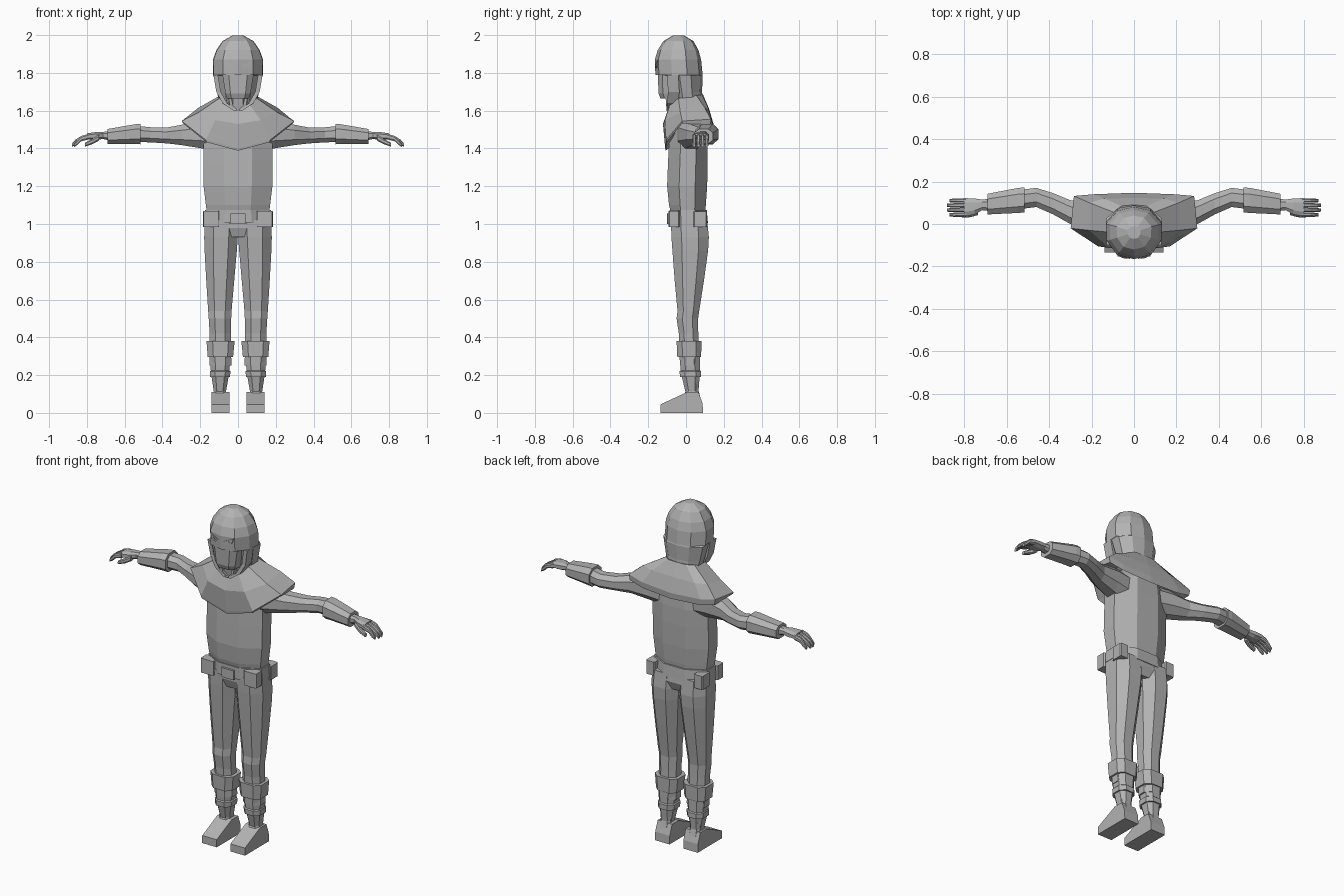
import bpy, bmesh
from mathutils import Vector

mat = bpy.data.materials.new("plain grey")
mat.diffuse_color = (0.45, 0.45, 0.45, 1)


def finish(name, bm, mirror=False):
    bmesh.ops.recalc_face_normals(bm, faces=bm.faces)
    me = bpy.data.meshes.new(name)
    bm.to_mesh(me)
    bm.free()
    me.materials.append(mat)
    ob = bpy.data.objects.new(name, me)
    bpy.context.collection.objects.link(ob)
    if mirror:
        ob.modifiers.new("mirror", 'MIRROR').use_mirror_merge = False
    return ob


def bridge(name, rings, mirror=False):
    """Skin a stack of equal point rings and cap both ends."""
    bm = bmesh.new()
    vs = [[bm.verts.new(p) for p in r] for r in rings]
    n = len(vs[0])
    for a, b in zip(vs, vs[1:]):
        for i in range(n):
            j = (i + 1) % n
            bm.faces.new((a[i], a[j], b[j], b[i]))
    bm.faces.new(vs[0])
    bm.faces.new(vs[-1])
    return finish(name, bm, mirror)


def loft(name, axis, rows, c=0.3, mirror=False):
    """Chamfered box sections: rows of (position, a0, a1, b0, b1)."""
    rings = []
    for t, a0, a1, b0, b1 in rows:
        ca, cb = (a1 - a0) * c, (b1 - b0) * c
        pts = [(a0 + ca, b0), (a1 - ca, b0), (a1, b0 + cb), (a1, b1 - cb),
               (a1 - ca, b1), (a0 + ca, b1), (a0, b1 - cb), (a0, b0 + cb)]
        rings.append([(p, q, t) if axis == 'z' else (t, p, q) for p, q in pts])
    return bridge(name, rings, mirror)


def both(half):
    """Complete a front-to-back half outline across x = 0."""
    return half + [(-x, y, z) for x, y, z in half[-2:0:-1]]


def box(name, x0, x1, y0, y1, z0, z1, mirror=False):
    return loft(name, 'z', [(z0, x0, x1, y0, y1), (z1, x0, x1, y0, y1)], 0.08, mirror)


# Torso, pelvis and belt
loft("torso", 'z', [(1.06, -.165, .165, -.08, .1), (1.1, -.17, .17, -.09, .105),
                    (1.2, -.182, .182, -.1, .112), (1.33, -.182, .182, -.095, .115),
                    (1.43, -.182, .182, -.09, .115), (1.52, -.17, .17, -.085, .11),
                    (1.6, -.09, .09, -.06, .08)])
loft("pelvis", 'z', [(.93, -.12, .12, -.06, .095), (.98, -.175, .175, -.078, .115),
                     (1.07, -.168, .168, -.078, .105)])
loft("belt", 'z', [(1.005, -.178, .178, -.088, .116), (1.075, -.174, .174, -.088, .11)])
box("buckle", -.04, .04, -.1, -.08, 1.0, 1.055)
box("front_pouch", .1, .182, -.092, -.035, .985, 1.07, True)
box("back_pouch", .13, .186, .04, .112, .985, 1.065, True)

# Legs, cuffs and feet
loft("leg", 'z', [(.25, .035, .15, -.032, .072), (.42, .038, .15, -.038, .065),
                  (.5, .036, .155, -.05, .064), (.54, .034, .158, -.045, .07),
                  (.7, .02, .168, -.06, .095), (.86, .006, .177, -.072, .117),
                  (.93, .001, .179, -.077, .121), (1.02, 0, .175, -.08, .112)], .27, True)
loft("boot_cuff", 'z', [(.295, .026, .16, -.046, .08), (.38, .018, .167, -.05, .082)], .22, True)
loft("shin_wrap", 'z', [(.1, .066, .126, .0, .065), (.19, .05, .14, -.022, .072),
                        (.19, .042, .148, -.032, .08), (.22, .04, .148, -.034, .08),
                        (.225, .046, .144, -.028, .074), (.3, .038, .15, -.034, .074)], .25, True)
loft("ankle", 'z', [(.05, .058, .132, -.03, .085), (.12, .064, .128, .0, .066),
                    (.16, .06, .132, -.01, .068)], .2, True)
side = [(-.135, 0), (.09, 0), (.088, .05), (.066, .11), (.005, .11), (-.135, .045)]
bridge("foot", [[(x, y, z) for y, z in side] for x in (.045, .14)], True)

# Arms, forearm guards and hands
loft("arm", 'x', [(.1, -.05, .09, 1.385, 1.55), (.19, -.04, .1, 1.4, 1.55),
                  (.3, .0, .112, 1.418, 1.525), (.38, .045, .145, 1.427, 1.51),
                  (.46, .08, .17, 1.432, 1.512), (.54, .07, .16, 1.435, 1.52)], .27, True)
loft("forearm_guard", 'x', [(.515, .055, .172, 1.422, 1.53), (.545, .052, .17, 1.424, 1.528),
                            (.69, .045, .142, 1.424, 1.503)], .25, True)
loft("hand", 'x', [(.67, .06, .12, 1.44, 1.49), (.715, .065, .115, 1.45, 1.488),
                   (.75, .045, .12, 1.445, 1.487), (.8, .035, .122, 1.448, 1.48)], .25, True)
for i in range(4):
    y = .034 + i * .0222
    e = .012 if i in (0, 3) else 0
    loft("finger_%d" % (i + 1), 'x', [(.79, y, y + .021, 1.448, 1.478),
         (.83, y, y + .02, 1.438, 1.466), (.862 - e, y, y + .019, 1.418, 1.446),
         (.88 - e, y + .002, y + .017, 1.408, 1.424)], .25, True)
loft("thumb", 'x', [(.735, .042, .075, 1.442, 1.472), (.77, .032, .058, 1.423, 1.452),
                    (.81, .03, .05, 1.41, 1.43)], .25, True)

# Shoulder cape: neck, shoulder, hem, then the lip turned underneath
neck = [(0, -.085, 1.605), (.06, -.085, 1.635), (.1, -.04, 1.665),
        (.095, .055, 1.68), (.06, .085, 1.685), (0, .09, 1.685)]
shoulder = [(0, -.122, 1.53), (.12, -.112, 1.55), (.21, -.03, 1.59),
            (.21, .1, 1.615), (.14, .12, 1.61), (0, .122, 1.61)]
hem = [(0, -.11, 1.4), (.17, -.105, 1.445), (.298, -.02, 1.545),
       (.283, .132, 1.555), (.19, .14, 1.535), (0, .147, 1.525)]
lip = [(x * .98, y * .98, z - (.012 if y < 0 else .035)) for x, y, z in hem]
inner = [(x * .5, y * .5, z + .03) for x, y, z in hem]
bridge("shoulder_cape", [both(r) for r in (neck, shoulder, hem, lip, inner)])

# Hood: wide over the brow, stepped back beside the face covering
shape = [(0, -1), (.6, -.85), (.97, -.3), (1, .35), (.58, .86), (0, 1)]
rows = [(1.998, .03, -.07, -.01), (1.968, .082, -.12, .04), (1.92, .115, -.15, .066),
        (1.87, .132, -.165, .08), (1.79, .133, -.162, .088), (1.785, .13, -.1, .088),
        (1.7, .112, -.08, .085), (1.65, .1, -.07, .09), (1.58, .125, -.06, .105)]
bridge("hood", [both([(sx * w, (f + b) / 2 + sy * (b - f) / 2, z) for sx, sy in shape])
                for z, w, f, b in rows])

# Face covering, collar straps and hood edges
loft("face_covering", 'z', [(1.665, -.058, .058, -.135, -.03), (1.69, -.066, .066, -.145, -.03),
                            (1.8, -.084, .084, -.15, -.03)], .2)
loft("throat", 'z', [(1.58, -.05, .05, -.085, .03), (1.68, -.055, .055, -.1, .03)], .25)


def strap(name, pts, width, depth):
    rings = []
    for p in map(Vector, pts):
        rings.append([p + Vector(o) for o in ((-width, 0, 0), (width, 0, 0),
                                              (width, depth, 0), (-width, depth, 0))])
    return bridge(name, rings, True)


strap("hood_edge", [(.118, -.1, 1.79), (.103, -.095, 1.7), (.07, -.1, 1.64), (.012, -.105, 1.6)],
      .012, .06)
strap("collar_fold", [(.045, -.108, 1.68), (.035, -.106, 1.63), (.012, -.1, 1.605)], .008, .03)

# Slanted eyes as thin plates lying on the brow
outline = [(.02, 1.842), (.045, 1.852), (.077, 1.868), (.064, 1.832), (.035, 1.825)]
bridge("eye", [[(x, -.164 + x * .22 - d, z) for x, z in outline] for d in (.005, -.003)], True)
iris = [(.036, 1.836), (.048, 1.848), (.058, 1.842), (.05, 1.832)]
bridge("iris", [[(x, -.164 + x * .22 - d, z) for x, z in iris] for d in (.008, .002)], True)
